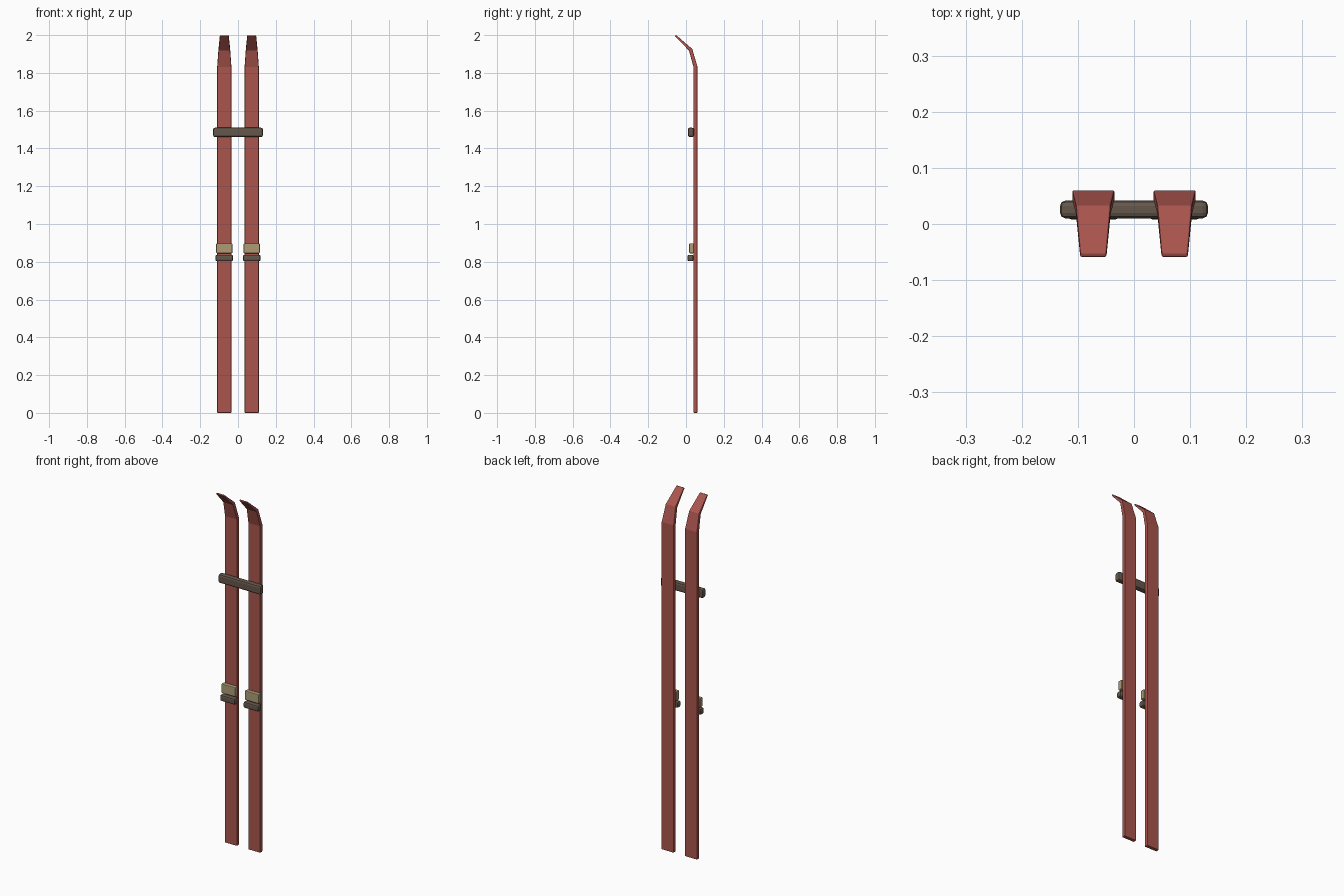
import bpy, bmesh

if "Cube" in bpy.data.objects:
    bpy.data.objects.remove(bpy.data.objects["Cube"])


def material(name, rgb):
    m = bpy.data.materials.new(name)
    m.diffuse_color = (*rgb, 1)
    m.use_nodes = True
    m.node_tree.nodes["Principled BSDF"].inputs["Base Color"].default_value = m.diffuse_color
    return m


red = material("red_paint", (0.40, 0.09, 0.075))
leather = material("dark_strap", (0.13, 0.095, 0.07))
tan = material("tan_plate", (0.42, 0.33, 0.18))


def finish(name, bm, mat, bevel, segments):
    bmesh.ops.recalc_face_normals(bm, faces=bm.faces)
    me = bpy.data.meshes.new(name)
    bm.to_mesh(me)
    bm.free()
    me.materials.append(mat)
    ob = bpy.data.objects.new(name, me)
    bpy.context.collection.objects.link(ob)
    mod = ob.modifiers.new("edge_bevel", 'BEVEL')
    mod.width = bevel
    mod.segments = segments
    mod.limit_method = 'ANGLE'
    mod.angle_limit = 0.8
    return ob


def box(name, lo, hi, mat, bevel, segments=2):
    bm = bmesh.new()
    bmesh.ops.create_cube(bm, size=1)
    for v in bm.verts:
        v.co = [(a + b) / 2 + c * (b - a) for a, b, c in zip(lo, hi, v.co)]
    return finish(name, bm, mat, bevel, segments)


# ski cross-sections: half width, front (y, z), back (y, z)
SECTIONS = [
    (0.0375, (0.040, 0.0), (0.060, 0.0)),
    (0.0375, (0.040, 1.83), (0.060, 1.835)),
    (0.031, (0.016, 1.918), (0.033, 1.927)),
    (0.0235, (-0.060, 1.996), (-0.052, 2.0)),
]


def ski(name, cx):
    bm = bmesh.new()
    rings = []
    for hw, f, b in SECTIONS:
        rings.append([bm.verts.new(p) for p in (
            (cx - hw, *f), (cx + hw, *f), (cx + hw, *b), (cx - hw, *b))])
    for r, s in zip(rings, rings[1:]):
        for i in range(4):
            j = (i + 1) % 4
            bm.faces.new((r[i], r[j], s[j], s[i]))
    bm.faces.new(rings[0])
    bm.faces.new(rings[-1])
    return finish(name, bm, red, 0.003, 2)


# pair of skis with their bindings
for side, cx in (("left", -0.0725), ("right", 0.0725)):
    ski(f"{side}_ski", cx)
    box(f"{side}_binding_plate", (cx - 0.043, 0.017, 0.845),
        (cx + 0.043, 0.041, 0.897), tan, 0.004)
    box(f"{side}_toe_strap", (cx - 0.047, 0.008, 0.803),
        (cx + 0.047, 0.040, 0.837), leather, 0.008)

# strap tying the skis together
box("tie_strap", (-0.132, 0.010, 1.46), (0.132, 0.042, 1.51), leather, 0.01)
